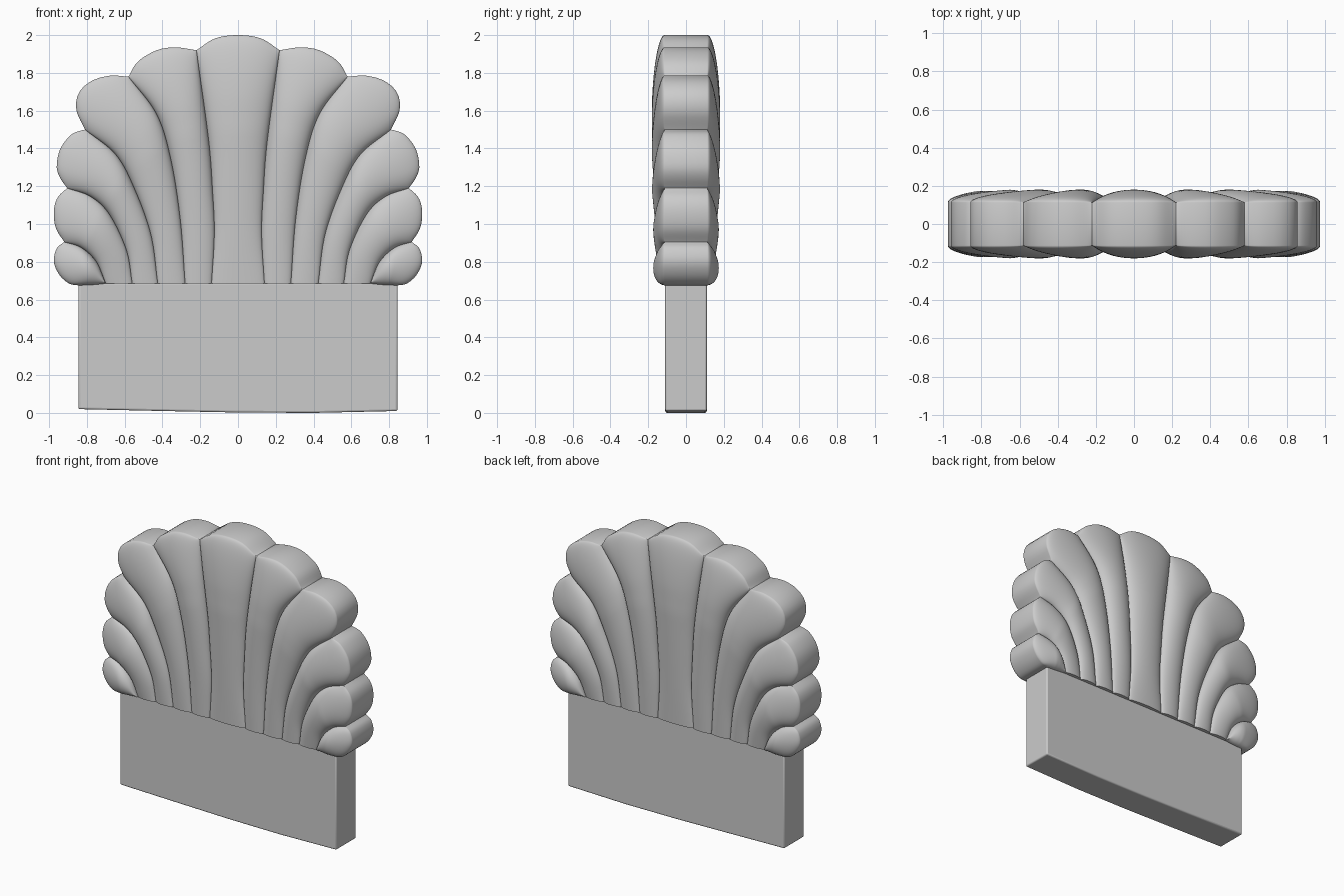
import bpy
import bmesh
import math
from mathutils import Vector

if "Cube" in bpy.data.objects:
    bpy.data.objects.remove(bpy.data.objects["Cube"])

# Plain grey finish
grey = bpy.data.materials.new("plain_grey")
grey.use_nodes = True
colour = (0.6, 0.6, 0.6, 1)
grey.diffuse_color = colour
grey.node_tree.nodes["Principled BSDF"].inputs["Base Color"].default_value = colour

RIM = 0.113      # half depth at the rim and in the grooves
PUFF = 0.067     # extra half depth on the crown of a petal
ROWS, COLS = 36, 24


def spline(points):
    """Smooth curve through the points, evaluated evenly by length for 0..1."""
    p = [Vector(q) for q in points]
    p = [2 * p[0] - p[1]] + p + [2 * p[-1] - p[-2]]
    dense = []
    for a, b, c, d in zip(p, p[1:], p[2:], p[3:]):
        for k in range(16):
            t = k / 16
            dense.append(0.5 * (2 * b + (c - a) * t + (2 * a - 5 * b + 4 * c - d) * t ** 2
                                + (3 * b - a - 3 * c + d) * t ** 3))
    dense.append(p[-2])
    run = [0.0]
    for a, b in zip(dense, dense[1:]):
        run.append(run[-1] + (b - a).length)

    def at(t):
        target = t * run[-1]
        for i in range(len(run) - 1):
            if run[i + 1] >= target:
                f = (target - run[i]) / max(run[i + 1] - run[i], 1e-9)
                return dense[i].lerp(dense[i + 1], f)
        return dense[-1].copy()
    return at, run[-1]


def finish(bm, name, angle):
    bmesh.ops.remove_doubles(bm, verts=bm.verts, dist=0.0002)
    bmesh.ops.recalc_face_normals(bm, faces=bm.faces)
    mesh = bpy.data.meshes.new(name)
    bm.to_mesh(mesh)
    bm.free()
    mesh.materials.append(grey)
    obj = bpy.data.objects.new(name, mesh)
    bpy.context.collection.objects.link(obj)
    bpy.ops.object.select_all(action="DESELECT")
    obj.select_set(True)
    bpy.context.view_layer.objects.active = obj
    bpy.ops.object.shade_smooth_by_angle(angle=math.radians(angle))
    return obj


def petal(name, inner, outer, tip, side=1):
    """Puffed petal between two grooves, closed by a rounded tip."""
    (left, len_a), (right, len_b), (end, _) = spline(inner), spline(outer), spline(tip)
    length = (len_a + len_b) / 2
    reach = min(0.3, 0.6 * length)
    bm = bmesh.new()
    front, back = [], []
    for i in range(ROWS + 1):
        s = 1 - (1 - i / ROWS) ** 2
        a, b = left(s), right(s)
        # The tip bulge fades in over the outer part of the petal
        w = max(0, 1 - (1 - s) * length / (0.75 * reach)) ** 1.5
        e = min(1, (1 - s) * length / reach)
        crown = PUFF * (0.3 + 0.7 * min(1, s / 0.65)) * math.sqrt(1 - (1 - e) ** 2)
        rows = [], []
        for j in range(COLS + 1):
            t = (1 - math.cos(math.pi * j / COLS)) / 2
            chord = left(1).lerp(right(1), t)
            q = a.lerp(b, t) + w * (end(t) - chord)
            y = RIM + crown * math.sin(math.pi * j / COLS)
            rows[0].append(bm.verts.new((side * q.x, -y, q.y)))
            rows[1].append(bm.verts.new((side * q.x, y, q.y)))
        front.append(rows[0])
        back.append(rows[1])
    for grid in (front, back):
        for r, n in zip(grid, grid[1:]):
            for j in range(COLS):
                bm.faces.new((r[j], r[j + 1], n[j + 1], n[j]))
    # Rim wall around the whole outline
    def outline(g):
        return (g[0] + [r[-1] for r in g[1:]] + g[-1][-2::-1]
                + [r[0] for r in g[-2:0:-1]])
    f, k = outline(front), outline(back)
    for i in range(len(f)):
        bm.faces.new((f[i - 1], f[i], k[i], k[i - 1]))
    finish(bm, name, 42)


# Grooves of one half, from the base outwards
grooves = [
    [(.14, .685), (.125, .95), (.135, 1.18), (.155, 1.44), (.22, 1.92)],
    [(.28, .685), (.305, 1.02), (.355, 1.34), (.43, 1.58), (.58, 1.78)],
    [(.425, .685), (.46, .94), (.545, 1.18), (.645, 1.365), (.81, 1.5)],
    [(.56, .685), (.59, .86), (.68, 1.05), (.78, 1.145), (.905, 1.19)],
    [(.70, .685), (.75, .80), (.83, .875), (.92, .905)],
    [(.70, .685), (.77, .678), (.845, .675)],
]
# Free edge points of each side petal between its groove ends
tips = [
    [(.33, 1.935), (.43, 1.92), (.53, 1.86)],
    [(.68, 1.785), (.78, 1.755), (.845, 1.69), (.855, 1.6)],
    [(.88, 1.475), (.94, 1.40), (.96, 1.31), (.945, 1.25)],
    [(.955, 1.14), (.975, 1.07), (.965, .98)],
    [(.96, .87), (.975, .80), (.945, .73), (.895, .685)],
]

# Centre petal and mirrored side petals
first = grooves[0]
petal("centre_petal", [(-x, z) for x, z in first], first,
      [(-.22, 1.92), (-.12, 1.983), (0, 2), (.12, 1.983), (.22, 1.92)])
for n, tip in enumerate(tips):
    inner, outer = grooves[n], grooves[n + 1]
    edge = [inner[-1]] + tip + [outer[-1]]
    for side, word in ((1, "left"), (-1, "right")):
        petal(f"{word}_petal_{n + 1}", inner, outer, edge, side)

# Base panel with a slightly bowed underside
bm = bmesh.new()
profile = [(-.845, .02), (-.4, .01), (0, 0.002), (.4, 0), (.845, .01), (.845, .69), (-.845, .69)]
face = bm.faces.new([bm.verts.new((x, -.11, z)) for x, z in profile])
new = bmesh.ops.extrude_face_region(bm, geom=[face])["geom"]
bmesh.ops.translate(bm, vec=(0, .22, 0), verts=[v for v in new if isinstance(v, bmesh.types.BMVert)])
panel = finish(bm, "base_panel", 40)
bevel = panel.modifiers.new("soft_edges", "BEVEL")
bevel.width = 0.01
bevel.segments = 3
bevel.limit_method = "ANGLE"
